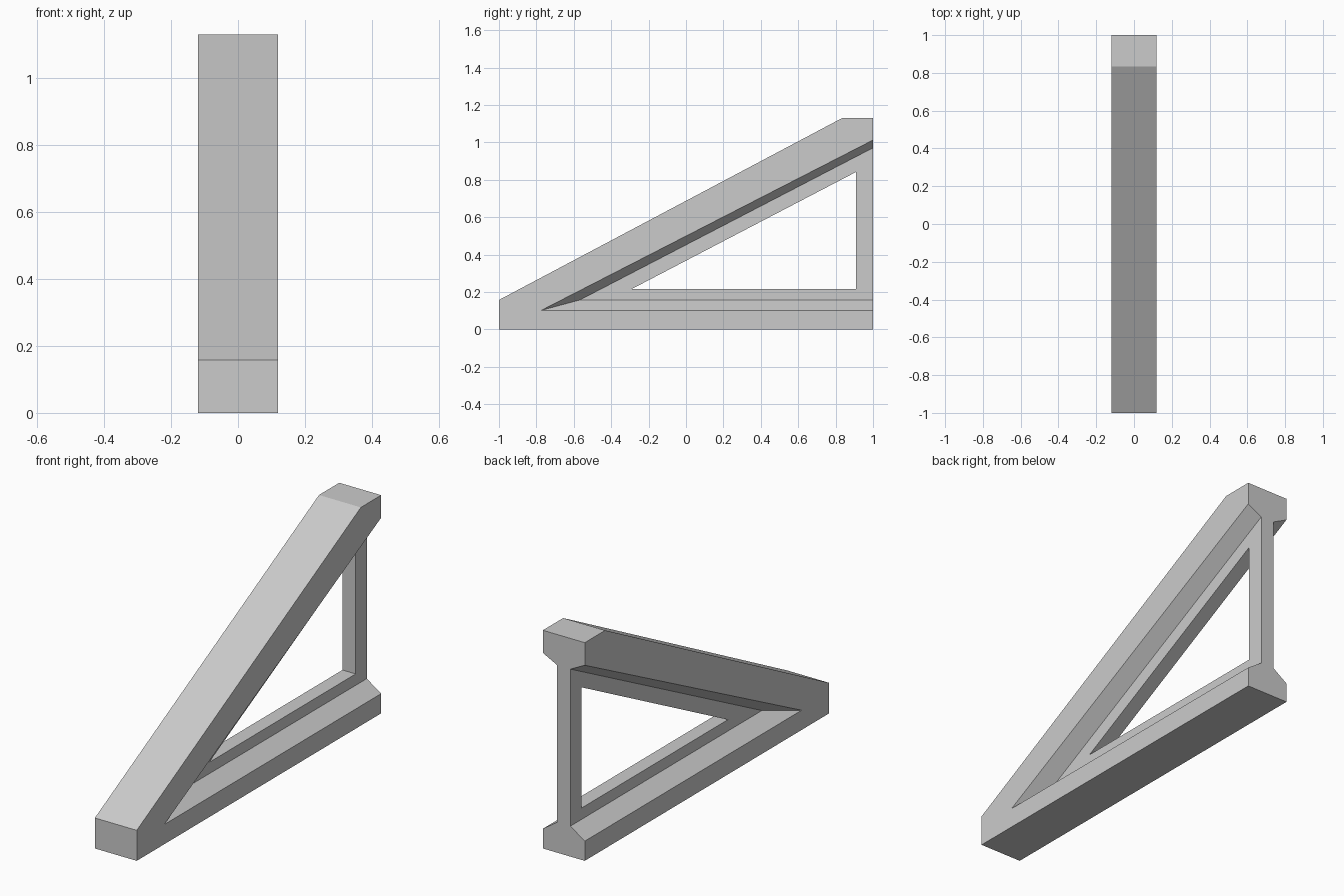
import bpy, bmesh
from mathutils import Matrix

if "Cube" in bpy.data.objects:
    bpy.data.objects.remove(bpy.data.objects["Cube"], do_unlink=True)

FLANGE, WEB = 0.12, 0.038      # half thicknesses
TOP, LIP = 1.13, 0.158         # overall height, front lip height

# Side profiles as (y, z)
lip, crest = (-1, LIP), (0.834, TOP)
toe, heel, peak = (-1, 0), (1, 0), (1, TOP)
pocket = [(-0.775, 0.102), (1, 0.102), (1, 1.013)]
panel = [(-0.567, LIP), (1, LIP), (1, 0.971)]
window = [(-0.289, 0.217), (0.909, 0.217), (0.909, 0.842)]

bm = bmesh.new()


def face(*points):
    bm.faces.new([bm.verts.new(p) for p in points])


def at(x, *profile):
    return [(x, y, z) for y, z in profile]


def strip(a, b, x0, x1):
    face(*at(x0, a, b), *at(x1, b, a))


# Flange side, wrapping round the open-backed pocket
face(*at(FLANGE, toe, heel, pocket[1], pocket[0], pocket[2], peak, crest, lip))

# Outer walls: underside, front, sloping top, flat crest
for a, b in ((toe, heel), (lip, toe), (crest, lip), (peak, crest)):
    strip(a, b, 0, FLANGE)

# Back end with its I-shaped section
face(*at(0, heel), *at(FLANGE, heel, pocket[1]), *at(WEB, panel[1], panel[2]),
     *at(FLANGE, pocket[2], peak), *at(0, peak))

# Bevels from flanges down to the web
for i, j in ((0, 1), (2, 0)):
    face(*at(FLANGE, pocket[i], pocket[j]), *at(WEB, panel[j], panel[i]))

# Web surface around the window, and the window walls
for i in range(3):
    j = (i + 1) % 3
    face(*at(WEB, panel[i], panel[j], window[j], window[i]))
    strip(window[i], window[j], 0, WEB)

# Mirror the half, weld it and remove the centre seam
copy = bmesh.ops.duplicate(bm, geom=bm.verts[:] + bm.edges[:] + bm.faces[:])
mirrored = [v for v in copy["geom"] if isinstance(v, bmesh.types.BMVert)]
bmesh.ops.transform(bm, matrix=Matrix.Scale(-1, 4, (1, 0, 0)), verts=mirrored)
bmesh.ops.remove_doubles(bm, verts=bm.verts[:], dist=0.0005)
bmesh.ops.recalc_face_normals(bm, faces=bm.faces[:])
seam = [e for e in bm.edges if all(abs(v.co.x) < 0.001 for v in e.verts)]
bmesh.ops.dissolve_edges(bm, edges=seam, use_verts=True)

mesh = bpy.data.meshes.new("support_bracket")
bm.to_mesh(mesh)
bm.free()
bracket = bpy.data.objects.new("support_bracket", mesh)
bpy.context.collection.objects.link(bracket)

# Plain grey finish
grey = bpy.data.materials.new("plain_grey")
grey.use_nodes = True
colour = (0.6, 0.6, 0.6, 1)
grey.diffuse_color = colour
grey.node_tree.nodes["Principled BSDF"].inputs["Base Color"].default_value = colour
mesh.materials.append(grey)
